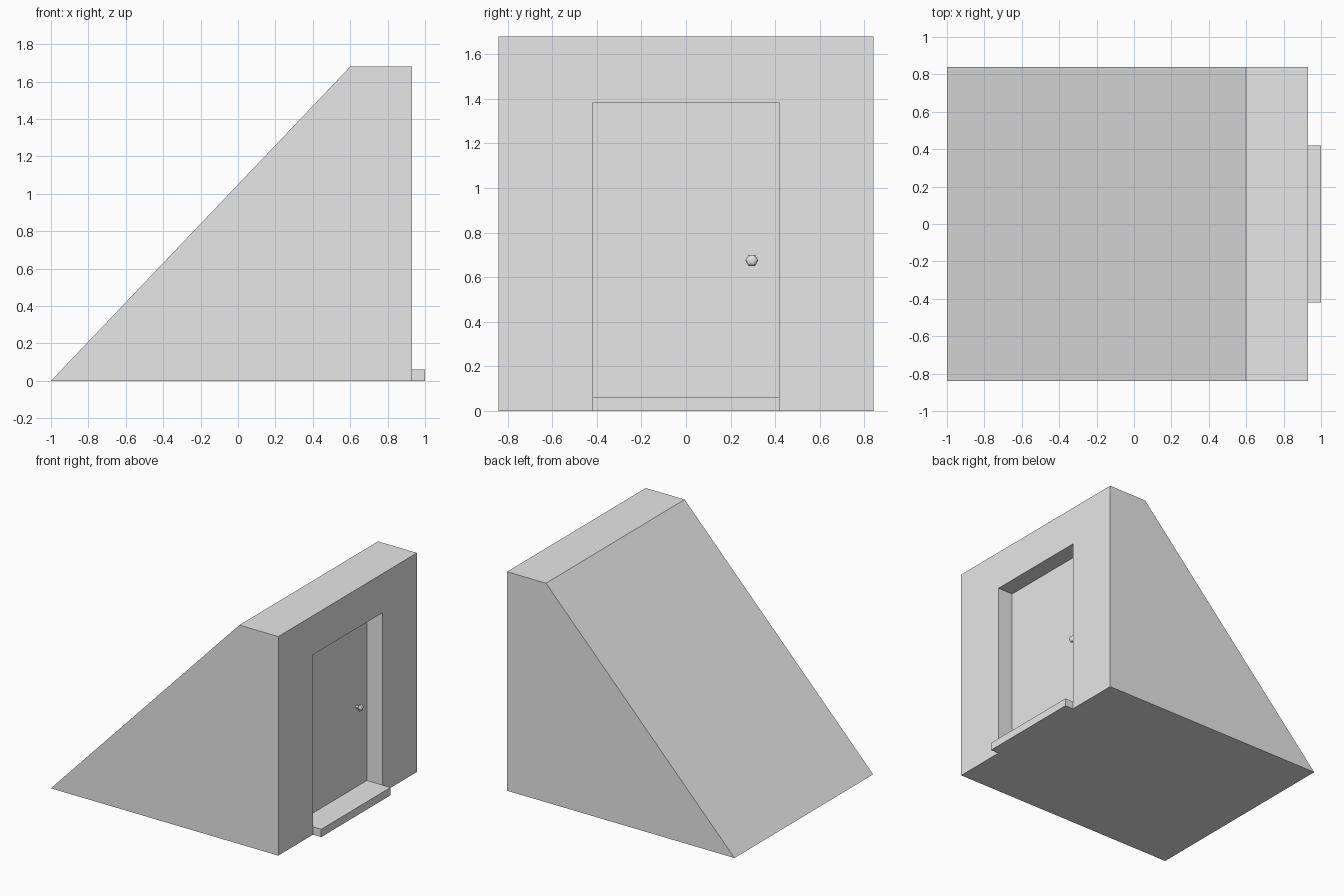
import bpy, bmesh, math
from mathutils import Matrix

if "Cube" in bpy.data.objects:
    bpy.data.objects.remove(bpy.data.objects["Cube"])

grey = bpy.data.materials.new("plain grey")
grey.diffuse_color = (0.8, 0.8, 0.8, 1)
grey.use_nodes = True
grey.node_tree.nodes["Principled BSDF"].inputs["Base Color"].default_value = grey.diffuse_color


def make(name, bm):
    bmesh.ops.recalc_face_normals(bm, faces=bm.faces[:])
    me = bpy.data.meshes.new(name)
    bm.to_mesh(me)
    bm.free()
    ob = bpy.data.objects.new(name, me)
    bpy.context.collection.objects.link(ob)
    me.materials.append(grey)
    return ob


def box(name, x, y, z):
    bm = bmesh.new()
    size = [b - a for a, b in (x, y, z)]
    mid = [(a + b) / 2 for a, b in (x, y, z)]
    bmesh.ops.create_cube(bm, size=1, matrix=Matrix.Translation(mid) @ Matrix.Diagonal((*size, 1)))
    return make(name, bm)


HALF, DOOR = 0.84, 0.42      # half widths of body and doorway
WALL, FACE = 0.93, 0.80      # x of the wall and of the door face

# Sloped body: side profile extruded along y
bm = bmesh.new()
profile = [(-1, 0), (WALL, 0), (WALL, 1.68), (0.6, 1.68)]
side = bm.faces.new([bm.verts.new((x, -HALF, z)) for x, z in profile])
ext = bmesh.ops.extrude_face_region(bm, geom=[side])
bmesh.ops.translate(bm, vec=(0, 2 * HALF, 0),
                    verts=[g for g in ext["geom"] if isinstance(g, bmesh.types.BMVert)])
body = make("stairwell_body", bm)

# Doorway recess
cutter = box("doorway_cutter", (FACE - 0.03, 1.2), (-DOOR, DOOR), (-0.1, 1.38))
cutter.hide_render = True
cutter.display_type = 'WIRE'
cut = body.modifiers.new("doorway", 'BOOLEAN')
cut.object = cutter
cut.operation = 'DIFFERENCE'
cut.solver = 'EXACT'

# Door panel and step, filling the recess
box("door", (FACE - 0.03, FACE), (-DOOR, DOOR), (0, 1.38))
box("doorstep", (FACE - 0.03, 1.0), (-DOOR, DOOR), (0, 0.06))

# Six-sided door knob: rings along x, (distance from door, radius)
bm = bmesh.new()
rings = []
for d, r in [(0, 0.014), (0.018, 0.012), (0.024, 0.024), (0.034, 0.029), (0.044, 0.022), (0.049, 0.01)]:
    rings.append([bm.verts.new((FACE + d, 0.295 + r * math.cos(i * math.pi / 3),
                                0.675 + r * math.sin(i * math.pi / 3))) for i in range(6)])
for a, b in zip(rings, rings[1:]):
    for i in range(6):
        j = (i + 1) % 6
        bm.faces.new((a[i], a[j], b[j], b[i]))
bm.faces.new(rings[0])
bm.faces.new(rings[-1])
make("door_knob", bm)
